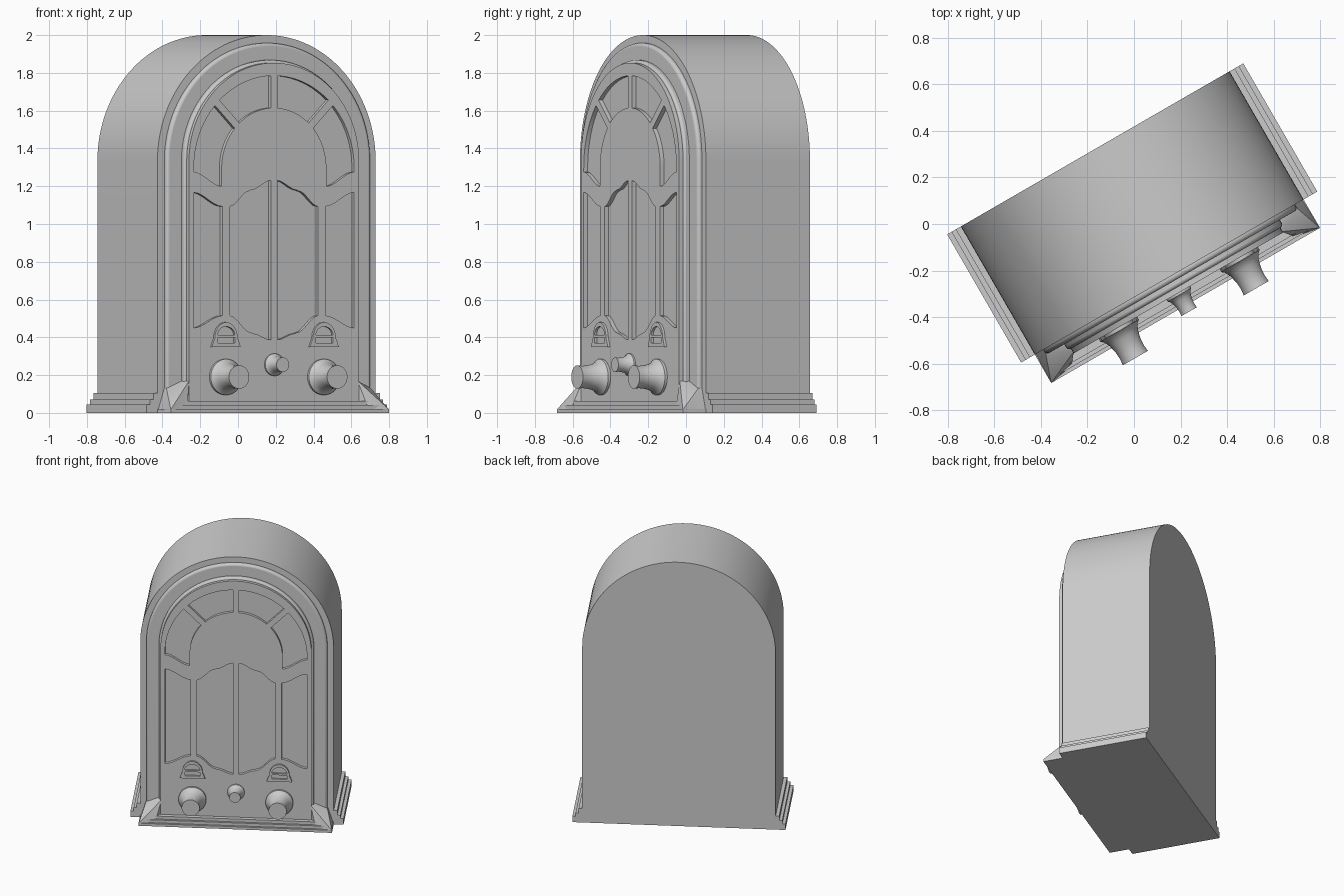
import bpy, bmesh, math
from mathutils import Matrix, Vector

cube = bpy.data.objects.get("Cube")
if cube:
    bpy.data.objects.remove(cube, do_unlink=True)

# The cabinet is modelled square-on, then turned on its stand
PLACE = Matrix.Rotation(math.radians(30), 4, 'Z') @ Matrix.Translation((0.017, 0, 0))
UPRIGHT = Matrix.Rotation(math.radians(90), 4, 'X')
SPRING = 1.333          # height where the arch starts
FACE = -0.352           # front of the grille board


def finish(name, mesh, bevel=0):
    mesh.transform(PLACE)
    ob = bpy.data.objects.new(name, mesh)
    bpy.context.collection.objects.link(ob)
    if bevel:
        mod = ob.modifiers.new("rounded_edge", 'BEVEL')
        mod.width, mod.segments = bevel, 4
        mod.limit_method, mod.angle_limit = 'ANGLE', math.radians(50)
    bpy.ops.object.select_all(action='DESELECT')
    ob.select_set(True)
    bpy.context.view_layer.objects.active = ob
    bpy.ops.object.shade_smooth_by_angle(angle=math.radians(35))
    return ob


def slab(name, outlines, front, back, bevel=0):
    """Filled outlines in x/z (inner ones become holes), given thickness in y."""
    cu = bpy.data.curves.new(name, 'CURVE')
    cu.dimensions, cu.fill_mode = '2D', 'BOTH'
    cu.extrude = (back - front) / 2
    for pts in outlines:
        sp = cu.splines.new('POLY')
        sp.points.add(len(pts) - 1)
        for p, (x, z) in zip(sp.points, pts):
            p.co = (x, z, 0, 1)
        sp.use_cyclic_u = True
    tmp = bpy.data.objects.new("tmp", cu)
    bpy.context.collection.objects.link(tmp)
    dg = bpy.context.evaluated_depsgraph_get()
    mesh = bpy.data.meshes.new_from_object(tmp.evaluated_get(dg))
    bpy.data.objects.remove(tmp, do_unlink=True)
    mesh.transform(Matrix.Translation((0, (front + back) / 2, 0)) @ UPRIGHT)
    bm = bmesh.new()
    bm.from_mesh(mesh)
    bmesh.ops.remove_doubles(bm, verts=bm.verts, dist=1e-5)
    if bevel:
        bmesh.ops.dissolve_limit(bm, angle_limit=0.01, verts=bm.verts, edges=bm.edges)
    bmesh.ops.recalc_face_normals(bm, faces=bm.faces)
    bm.to_mesh(mesh)
    bm.free()
    return finish(name, mesh, bevel)


def box(name, x0, x1, y0, y1, z0, z1):
    return hull(name, [(x, y, z) for x in (x0, x1) for y in (y0, y1) for z in (z0, z1)])


def hull(name, pts):
    bm = bmesh.new()
    for p in pts:
        bm.verts.new(p)
    bmesh.ops.convex_hull(bm, input=bm.verts)
    bmesh.ops.recalc_face_normals(bm, faces=bm.faces)
    mesh = bpy.data.meshes.new(name)
    bm.to_mesh(mesh)
    bm.free()
    return finish(name, mesh)


def arc(r, a0, a1, cz, n=24, cx=0, rz=None):
    angles = [math.radians(a0 + (a1 - a0) * i / n) for i in range(n + 1)]
    return [(cx + r * math.cos(a), cz + (rz or r) * math.sin(a)) for a in angles]


def arch(r, bottom=0.0):
    return [(-r, bottom), (r, bottom)] + arc(r, 0, 180, SPRING, 64)


def wave(x0, z0, x1, z1, n=8):
    """S-shaped edge between two points."""
    ts = [i / n for i in range(n + 1)]
    return [(x0 + (x1 - x0) * t, z0 + (z1 - z0) * t * t * (3 - 2 * t)) for t in ts]


def mirror(pts):
    return [(-x, z) for x, z in reversed(pts)]


# Cabinet and stepped arch mouldings
slab("cabinet", [arch(0.667)], -0.273, 0.363)
slab("front_rim", [arch(0.625)], -0.298, -0.24, 0.016)
slab("front_moulding", [arch(0.535)], -0.328, -0.26, 0.014)

# Grille openings on the right half
HUB, RO, RI, BAR = 1.295, 0.49, 0.32, 0.02


def sector(a0, a1):
    """Arch segment whose ends leave a straight spoke between neighbours."""
    def inset(r):
        return math.degrees(math.asin(BAR / r))
    lo, hi = a0 > 0, a1
    outer = arc(RO, a0 + inset(RO) * lo, hi - inset(RO), HUB)
    inner = arc(RI, hi - inset(RI), a0 + inset(RI) * lo, HUB)
    return outer + inner


half = [
    sector(45, 90),
    sector(0, 45) + wave(RI, 1.2, RO, 1.275),
    wave(0.315, 1.093, 0.49, 1.167) + wave(0.49, 0.45, 0.315, 0.515),
    wave(BAR, 1.23, 0.14, 1.18) + wave(0.15, 1.175, 0.27, 1.093)
    + wave(0.27, 0.515, 0.14, 0.425) + wave(0.13, 0.42, BAR, 0.387),
]
holes = half + [mirror(h) for h in half]
slab("grille_board", [arch(0.52)] + holes, FACE, -0.327)

# Skirt: side steps, front steps and flared corners
for side, label in ((-1, "right"), (1, "left")):
    for i, (w, top) in enumerate(((0.735, 0.045), (0.713, 0.07), (0.692, 0.105))):
        x = sorted((side * 0.6, side * w))
        box(f"{label}_skirt_step_{i + 1}", *x, -0.273, 0.363, 0, top)
    hull(f"{label}_corner_flare", [
        (side * x, y, z) for x, y, z in (
            (0.667, -0.414, 0), (0.667, -0.26, 0), (0.56, -0.40, 0),
            (0.667, -0.414, 0.018), (0.625, -0.26, 0.13), (0.625, -0.295, 0.13),
            (0.532, -0.30, 0.17), (0.515, -0.345, 0.17), (0.5, -0.30, 0))])
for i, (w, y, top) in enumerate(((0.667, -0.414, 0.02), (0.645, -0.399, 0.042),
                                 (0.62, -0.383, 0.064))):
    box(f"front_skirt_step_{i + 1}", -w, w, y, -0.27, 0, top)


def knob(name, x, z, size):
    """Lathe a flared knob pointing forward."""
    profile = [(0.095, -0.01), (0.095, 0.015), (0.083, 0.025), (0.070, 0.05),
               (0.061, 0.09), (0.059, 0.12), (0.062, 0.15), (0, 0.15)]
    bm = bmesh.new()
    vs = [bm.verts.new((r * size, 0, h * size)) for r, h in profile]
    edges = [bm.edges.new(pair) for pair in zip(vs, vs[1:])]
    bmesh.ops.spin(bm, geom=vs + edges, cent=(0, 0, 0), axis=(0, 0, 1),
                   angle=math.tau, steps=40)
    bmesh.ops.remove_doubles(bm, verts=bm.verts, dist=1e-5)
    bmesh.ops.recalc_face_normals(bm, faces=bm.faces)
    mesh = bpy.data.meshes.new(name)
    bm.to_mesh(mesh)
    bm.free()
    mesh.transform(Matrix.Translation((x, FACE, z)) @ UPRIGHT)
    finish(name, mesh)


# Controls and the dial surrounds above them
knob("centre_knob", 0, 0.255, 0.62)
for x, label in ((-0.3, "right"), (0.3, "left")):
    knob(f"{label}_knob", x, 0.19, 1)
    surround = ([(x - 0.088, 0.35), (x + 0.088, 0.35), (x + 0.078, 0.378)]
                + arc(0.07, 0, 180, 0.395, 20, x, 0.085) + [(x - 0.078, 0.378)])
    window = arc(0.052, 0, 180, 0.412, 20, x, 0.045)
    slot = [(x - 0.052, 0.37), (x + 0.052, 0.37), (x + 0.052, 0.4), (x - 0.052, 0.4)]
    slab(f"{label}_dial_surround", [surround, window, slot], FACE - 0.014, FACE + 0.005)
